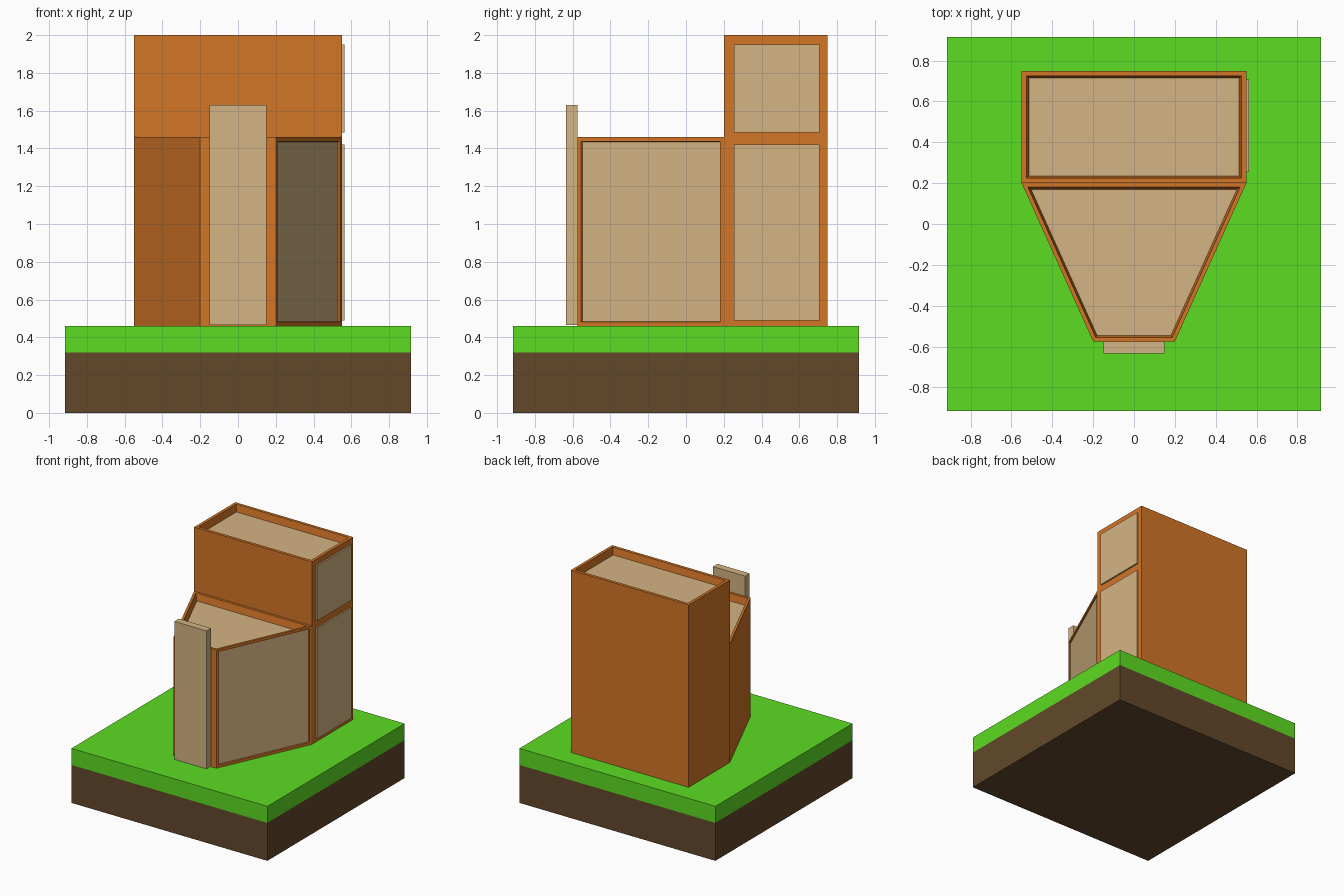
import bpy, bmesh
from mathutils import Vector

if "Cube" in bpy.data.objects:
    bpy.data.objects.remove(bpy.data.objects["Cube"])


def material(name, rgb):
    m = bpy.data.materials.new(name)
    m.diffuse_color = (*rgb, 1)
    m.use_nodes = True
    m.node_tree.nodes["Principled BSDF"].inputs["Base Color"].default_value = m.diffuse_color
    return m


ORANGE = material("orange_frame", (0.65, 0.18, 0.02))
TAN = material("tan_panel", (0.66, 0.46, 0.23))
GREEN = material("grass_green", (0.107, 0.716, 0.016))
BROWN = material("dirt_brown", (0.122, 0.065, 0.023))


def prism(name, outline, z0, z1, mat, recesses=()):
    """Extruded outline; each recess is (direction, rim, depth, slope) and gets a tan floor."""
    bm = bmesh.new()
    base = bm.faces.new([bm.verts.new((x, y, z0)) for x, y in outline])
    top = bmesh.ops.extrude_face_region(bm, geom=[base], use_keep_orig=True)["geom"]
    bmesh.ops.translate(bm, vec=(0, 0, z1 - z0),
                        verts=[v for v in top if isinstance(v, bmesh.types.BMVert)])
    bmesh.ops.recalc_face_normals(bm, faces=bm.faces)
    for direction, rim, depth, slope in recesses:
        bm.normal_update()
        face = max(bm.faces, key=lambda f: f.normal.dot(Vector(direction)))
        bmesh.ops.inset_region(bm, faces=[face], thickness=rim, use_even_offset=True)
        bmesh.ops.inset_region(bm, faces=[face], thickness=slope, depth=-depth,
                               use_even_offset=True)
        face.material_index = 1
    mesh = bpy.data.meshes.new(name)
    bm.to_mesh(mesh)
    bm.free()
    mesh.materials.append(mat)
    mesh.materials.append(TAN)
    ob = bpy.data.objects.new(name, mesh)
    bpy.context.collection.objects.link(ob)
    return ob


def box(name, x0, x1, y0, y1, z0, z1, mat, recesses=()):
    return prism(name, [(x0, y0), (x1, y0), (x1, y1), (x0, y1)], z0, z1, mat, recesses)


# Ground slab in two layers
box("dirt", -0.915, 0.915, -0.915, 0.915, 0, 0.32, BROWN)
box("grass", -0.915, 0.915, -0.915, 0.915, 0.32, 0.46, GREEN)

# Tall rear block with sunken roof
box("rear_tower", -0.55, 0.55, 0.2, 0.75, 0.46, 2.0, ORANGE,
    [((0, 0, 1), 0.025, 0.06, 0.01)])

# Lower tapered block with sunken roof and right side panel
prism("front_wing", [(-0.2, -0.575), (0.2, -0.575), (0.55, 0.2), (-0.55, 0.2)],
      0.46, 1.46, ORANGE,
      [((0, 0, 1), 0.02, 0.06, 0.01), ((0.91, -0.41, 0), 0.022, 0.01, 0.003)])

# Raised panels on the right side of the tower
for name, z0, z1 in (("lower_window", 0.49, 1.42), ("upper_window", 1.485, 1.95)):
    box(name, 0.54, 0.563, 0.255, 0.708, z0, z1, TAN)

# Upright slab on the front
box("door_slab", -0.15, 0.15, -0.635, -0.575, 0.465, 1.63, TAN)
